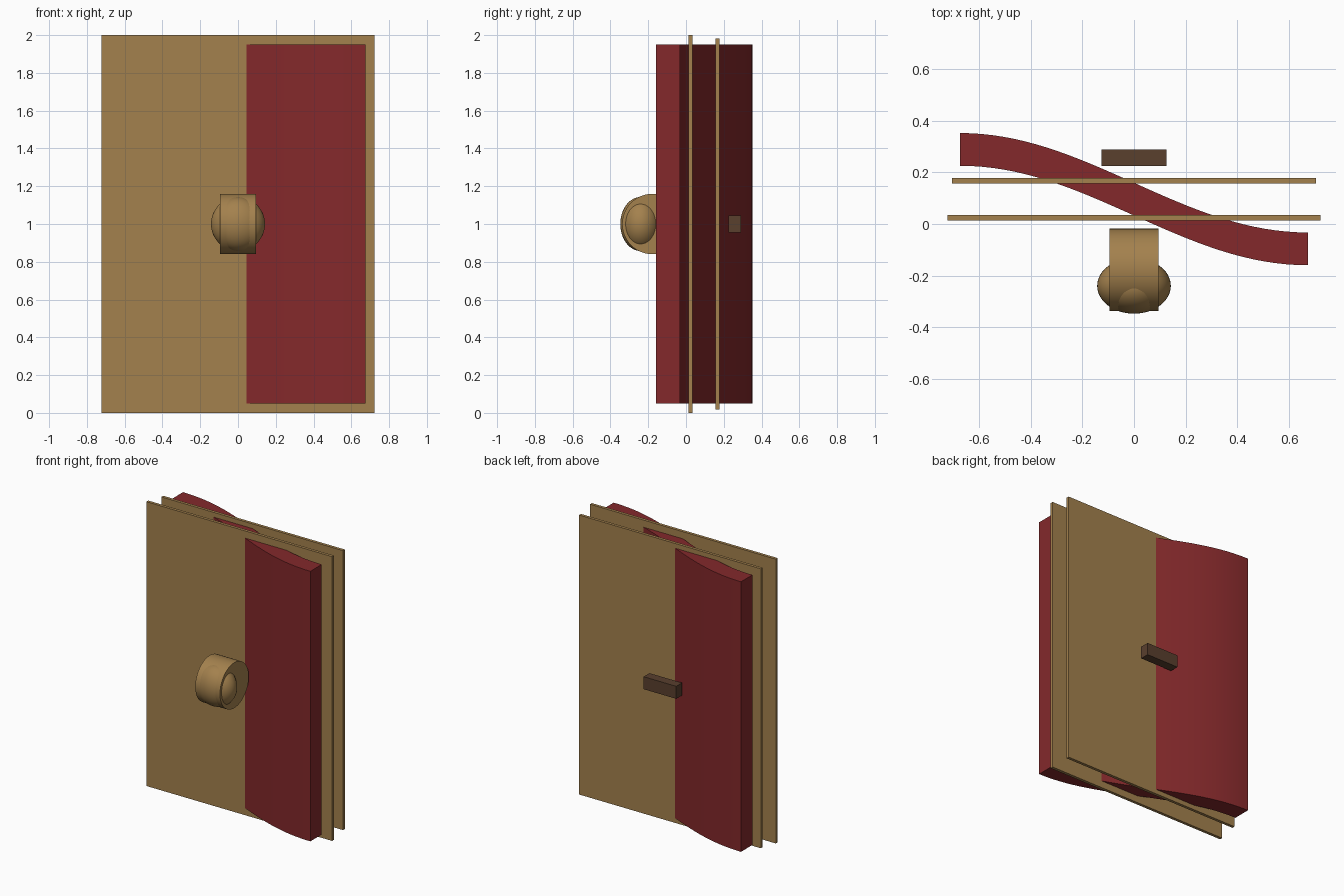
import bpy, bmesh, math

if "Cube" in bpy.data.objects:
    bpy.data.objects.remove(bpy.data.objects["Cube"])


def material(name, rgb):
    m = bpy.data.materials.new(name)
    m.diffuse_color = (*rgb, 1)
    m.use_nodes = True
    m.node_tree.nodes["Principled BSDF"].inputs["Base Color"].default_value = m.diffuse_color
    return m


RED = material("red_paint", (0.23, 0.022, 0.024))
BRASS = material("brass", (0.37, 0.22, 0.075))
WOOD = material("dark_wood", (0.10, 0.05, 0.027))


def finish(name, mat, smooth=False):
    ob = bpy.context.object
    ob.name = name
    ob.data.materials.append(mat)
    if smooth:
        bpy.ops.object.transform_apply(location=False)
        bpy.ops.object.shade_smooth_by_angle(angle=math.radians(35))
    return ob


def box(name, lo, hi, mat):
    bpy.ops.mesh.primitive_cube_add(size=1, location=[(a + b) / 2 for a, b in zip(lo, hi)])
    bpy.context.object.scale = [b - a for a, b in zip(lo, hi)]
    bpy.ops.object.transform_apply(location=False)
    return finish(name, mat)


# Curved shield board: S-shaped profile extruded upward
HALF, AMP, STEPS = 0.675, 0.193, 32
xs = [-HALF + 2 * HALF * i / STEPS for i in range(STEPS + 1)]
wave = [(x, -AMP * math.sin(math.pi * x / (2 * HALF))) for x in xs]
profile = [(x, y + 0.033) for x, y in wave] + [(x, y + 0.16) for x, y in reversed(wave)]
bm = bmesh.new()
face = bm.faces.new([bm.verts.new((x, y, 0.05)) for x, y in profile])
top = bmesh.ops.extrude_face_region(bm, geom=[face])["geom"]
bmesh.ops.translate(bm, vec=(0, 0, 1.9), verts=[v for v in top if isinstance(v, bmesh.types.BMVert)])
bmesh.ops.recalc_face_normals(bm, faces=bm.faces)
mesh = bpy.data.meshes.new("shield_board")
bm.to_mesh(mesh)
bm.free()
board = bpy.data.objects.new("shield_board", mesh)
bpy.context.collection.objects.link(board)
bpy.context.view_layer.objects.active = board
board.select_set(True)
finish("shield_board", RED, smooth=True)

# Flat front and back plates
box("front_plate", (-0.723, 0.013, 0), (0.723, 0.034, 2), BRASS)
box("back_plate", (-0.707, 0.157, 0.017), (0.707, 0.178, 1.983), BRASS)

# Boss: sideways drum with a flattened dome through it
bpy.ops.mesh.primitive_cylinder_add(vertices=48, radius=0.16, depth=0.192,
                                    location=(0, -0.178, 1), rotation=(0, math.pi / 2, 0))
finish("boss_drum", BRASS, smooth=True)
bpy.ops.mesh.primitive_uv_sphere_add(segments=48, ring_count=24, radius=1, location=(0, -0.24, 1))
bpy.context.object.scale = (0.143, 0.108, 0.143)
finish("boss_dome", BRASS, smooth=True)

# Grip at the back
box("grip", (-0.127, 0.225, 0.956), (0.127, 0.29, 1.044), WOOD)
